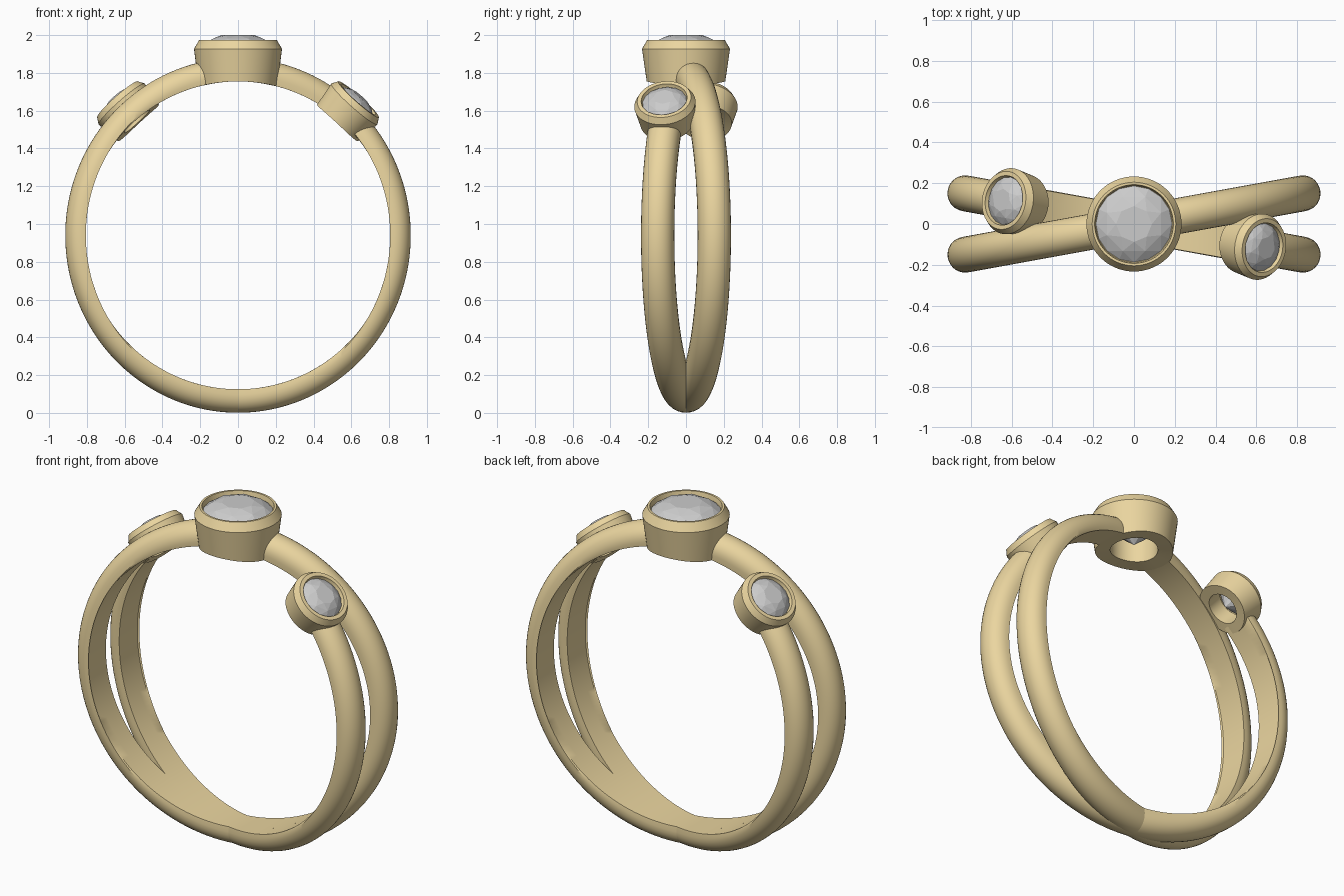
import bpy, bmesh
from math import sin, cos, pi, radians, sqrt, hypot
from mathutils import Matrix, Vector

if "Cube" in bpy.data.objects:
    bpy.data.objects.remove(bpy.data.objects["Cube"])

CZ = 0.94        # height of finger hole axis
HOLE = 0.815     # finger hole radius
TILT = radians(10.3)
SIDE = radians(42)

gold = bpy.data.materials.new("gold")
gold.diffuse_color = (0.83, 0.67, 0.35, 1)
gold.use_nodes = True
gold.node_tree.nodes["Principled BSDF"].inputs["Base Color"].default_value = gold.diffuse_color


def make(name, bm, mat=None, smooth=True):
    bmesh.ops.recalc_face_normals(bm, faces=bm.faces)
    me = bpy.data.meshes.new(name)
    bm.to_mesh(me)
    bm.free()
    ob = bpy.data.objects.new(name, me)
    bpy.context.collection.objects.link(ob)
    if mat:
        me.materials.append(mat)
    if smooth:
        bpy.context.view_layer.objects.active = ob
        ob.select_set(True)
        bpy.ops.object.shade_smooth_by_angle(angle=radians(30))
        ob.select_set(False)
    return ob


def bridge(bm, a, b):
    n = len(a)
    for i in range(n):
        bm.faces.new((a[i], a[(i + 1) % n], b[(i + 1) % n], b[i]))


def band(name, tilt, start, n=144, half=0.088):
    """Tilted open hoop: rounded outside, inside fitted to the finger hole."""
    bm = bmesh.new()
    rot = Matrix.Rotation(tilt, 3, 'Z')
    rings = []
    for i in range(n + 1):
        phi = start + (2 * pi - 2 * start) * i / n
        ring = []
        # rounded outer side
        for k in range(17):
            t = pi * k / 16
            r = 0.835 + sin(t) ** 0.9 * 0.093 if 0 < k < 16 else 0.835
            p = rot @ Vector((r * sin(phi), -half * cos(t), r * 1.012 * cos(phi)))
            ring.append(bm.verts.new((p.x, p.y, p.z + CZ)))
        # flat inner side
        for u in (1, 0.33, -0.33, -1):
            p = rot @ Vector((HOLE * sin(phi), half * 0.97 * u, HOLE * cos(phi)))
            s = HOLE / hypot(p.x, p.z)
            ring.append(bm.verts.new((p.x * s, p.y, p.z * s + CZ)))
        rings.append(ring)
    for a, b in zip(rings, rings[1:]):
        bridge(bm, a, b)
    bm.faces.new(rings[0])
    bm.faces.new(rings[-1])
    make(name, bm, gold)


def setting(name, tilt, angle, s, gem_r):
    """Bezel cup with its faceted stone, standing radially on the hoop."""
    m = (Matrix.Translation((0, 0, CZ)) @ Matrix.Rotation(tilt, 4, 'Z')
         @ Matrix.Rotation(angle, 4, 'Y'))
    girdle = HOLE + 0.19 * s
    # bezel cup: (radius, height), None = follows the finger hole
    prof = [(0.208 * s, None), (0.233 * s, HOLE + 0.172 * s),
            (0.205 * s, HOLE + 0.22 * s), (gem_r + 0.006 * s, HOLE + 0.22 * s),
            (gem_r, girdle), (0.13 * s, girdle - 0.05 * s), (0.127 * s, None)]
    bm = bmesh.new()
    loops = []
    for r, h in prof:
        loop = []
        for k in range(64):
            a = 2 * pi * k / 64
            x, y = r * cos(a), r * sin(a)
            z = sqrt(HOLE ** 2 - x * x) if h is None else h
            loop.append(bm.verts.new(m @ Vector((x, y, z))))
        loops.append(loop)
    for i in range(len(loops)):
        bridge(bm, loops[i], loops[(i + 1) % len(loops)])
    make(name + "_bezel", bm, gold)

    # brilliant-cut stone: (sides, radius, height, turn) rings, hulled
    bm = bmesh.new()
    for n, r, h, turn in ((8, 0.47, 0.055, 0), (8, 0.77, 0.036, 0.5),
                          (16, 1, 0.003, 0), (16, 1, -0.003, 0),
                          (8, 0.4, -0.105, 0), (1, 0, -0.165, 0)):
        for k in range(n):
            a = 2 * pi * (k + turn) / n
            bm.verts.new(m @ Vector((r * gem_r * cos(a), r * gem_r * sin(a),
                                     girdle + h * s)))
    bmesh.ops.convex_hull(bm, input=bm.verts)
    bmesh.ops.dissolve_limit(bm, angle_limit=radians(1), verts=bm.verts, edges=bm.edges)
    make(name + "_stone", bm, smooth=False)


# two crossing hoops
band("main_band", TILT, radians(11.3))
band("split_band", -TILT, SIDE + radians(6.2))

# centre setting and two smaller side settings
setting("centre", 0, 0, 1.0, 0.187)
setting("right", -TILT, SIDE, 0.7, 0.118)
setting("left", -TILT, -SIDE, 0.7, 0.118)
